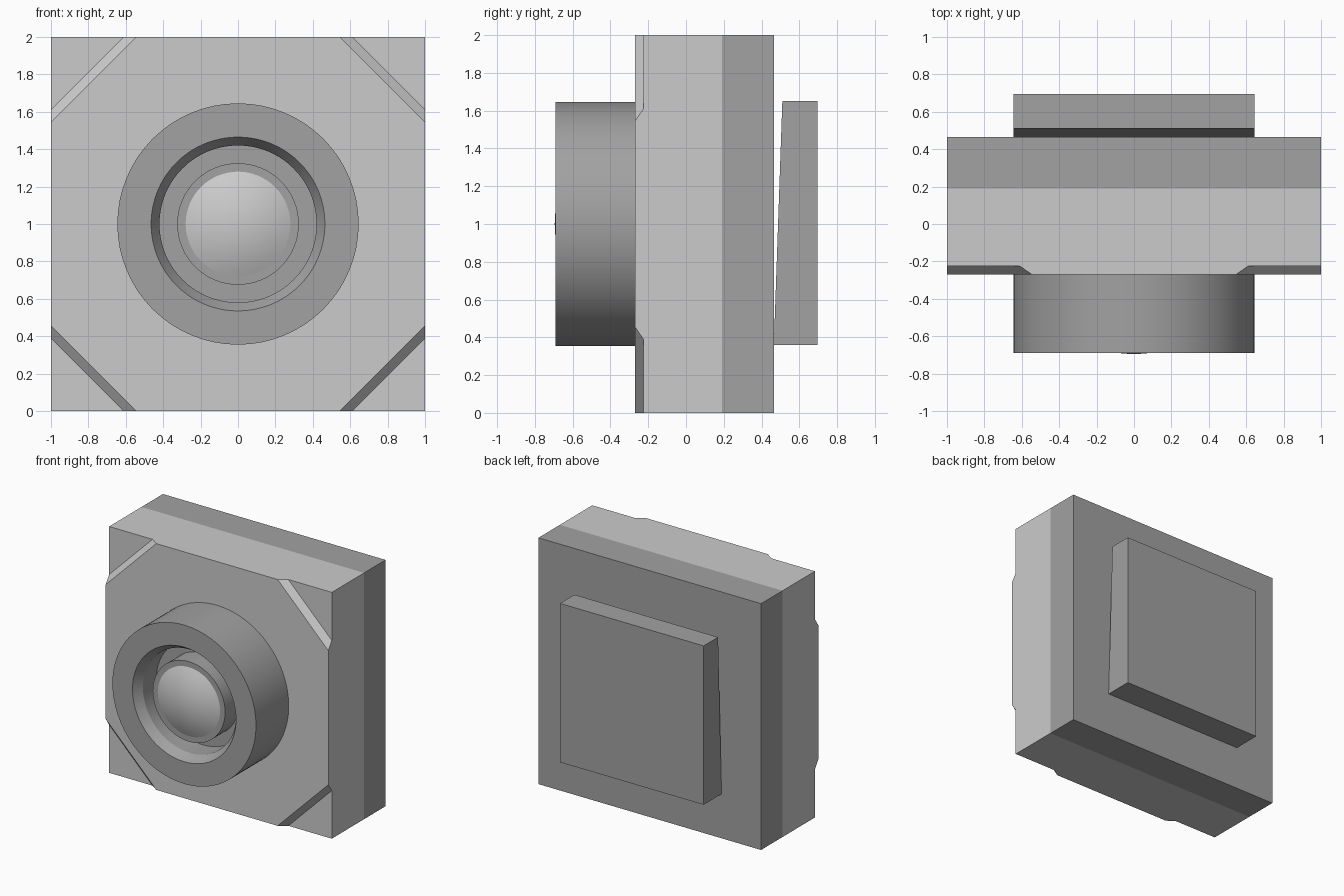
import bpy, bmesh, math
from mathutils import Vector

if "Cube" in bpy.data.objects:
    bpy.data.objects.remove(bpy.data.objects["Cube"])

CZ = 1.0      # height of the centre axis
FULL = 1.0    # half width of the housing


def grey(name, v):
    m = bpy.data.materials.new(name)
    m.diffuse_color = (v, v, v, 1)
    m.use_nodes = True
    m.node_tree.nodes["Principled BSDF"].inputs["Base Color"].default_value = m.diffuse_color
    return m


LIGHT, DARK = grey("light_grey", 0.75), grey("dark_grey", 0.36)


def finish(name, bm, mat, smooth=False):
    bmesh.ops.remove_doubles(bm, verts=bm.verts, dist=1e-5)
    bmesh.ops.recalc_face_normals(bm, faces=bm.faces)
    me = bpy.data.meshes.new(name)
    bm.to_mesh(me)
    bm.free()
    me.materials.append(mat)
    ob = bpy.data.objects.new(name, me)
    bpy.context.collection.objects.link(ob)
    if smooth:
        bpy.ops.object.select_all(action='DESELECT')
        ob.select_set(True)
        bpy.context.view_layer.objects.active = ob
        bpy.ops.object.shade_smooth_by_angle(angle=math.radians(30))
    return ob


def face(bm, pts):
    return bm.faces.new([bm.verts.new(p) for p in pts])


def extrude_x(name, profile, half, mat):
    """Closed (y, z) profile extruded symmetrically along x."""
    bm = bmesh.new()
    f = face(bm, [(-half, y, z) for y, z in profile])
    r = bmesh.ops.extrude_face_region(bm, geom=[f], use_keep_orig=True)
    new = [v for v in r["geom"] if isinstance(v, bmesh.types.BMVert)]
    bmesh.ops.translate(bm, verts=new, vec=(2 * half, 0, 0))
    return finish(name, bm, mat)


def lathe(name, profile, mat, steps=64):
    """(radius, y) profile spun around the lens axis."""
    bm = bmesh.new()
    vs = [bm.verts.new((r, y, CZ)) for r, y in profile]
    es = [bm.edges.new(p) for p in zip(vs, vs[1:])]
    bmesh.ops.spin(bm, geom=vs + es, cent=(0, 0, CZ), axis=(0, 1, 0),
                   angle=math.tau, steps=steps, use_duplicate=False)
    bmesh.ops.remove_doubles(bm, verts=bm.verts, dist=1e-5)
    bmesh.ops.dissolve_degenerate(bm, edges=bm.edges, dist=1e-6)
    return finish(name, bm, mat, smooth=True)


# Front housing: square block with four bevelled, recessed corners
YB, YR, YF = 0.19, -0.225, -0.27    # back, recessed corner, raised front
LO, HI = 0.61, 0.545                # corner cut at the recess / at the front


def turned(u, v, y, k):
    for _ in range(k):
        u, v = -v, u
    return (u, y, v + CZ)


bm = bmesh.new()
side = [(-1, YB), (1, YB), (1, YR), (LO, YR), (HI, YF),
        (-HI, YF), (-LO, YR), (-1, YR)]
front, back = [], []
for k in range(4):
    face(bm, [turned(u, FULL, y, k) for u, y in side])
    face(bm, [turned(u, v, YR, k) for u, v in [(1, 1), (LO, 1), (1, LO)]])
    face(bm, [turned(u, v, y, k) for u, v, y in
              [(LO, 1, YR), (1, LO, YR), (1, HI, YF), (HI, 1, YF)]])
    front += [turned(1, HI, YF, k), turned(HI, 1, YF, k)]
    back.append(turned(1, 1, YB, k))
face(bm, front)
face(bm, back)
finish("front_housing", bm, LIGHT)

# Back plate
extrude_x("back_plate", [(0.19, 0), (0.465, 0), (0.465, 2), (0.19, 2)], FULL, DARK)

# Tilted pad behind the plate
extrude_x("rear_pad", [(0.465, 0.36), (0.695, 0.36), (0.695, 1.65), (0.51, 1.65)],
          0.645, DARK)

# Lens barrel with stepped bore
lathe("lens_barrel", [(0.645, -0.27), (0.645, -0.69), (0.465, -0.69),
                      (0.42, -0.62), (0.42, -0.45), (0, -0.45)], DARK)

# Inner lens holder
lathe("lens_holder", [(0.325, -0.45), (0.325, -0.63), (0.28, -0.63)], DARK)

# Domed glass
RIM, TIP, R = -0.63, -0.695, 0.28
dome = [(R * (1 - i / 8), TIP + (RIM - TIP) * (1 - i / 8) ** 2) for i in range(9)]
lathe("lens_glass", dome, LIGHT)
